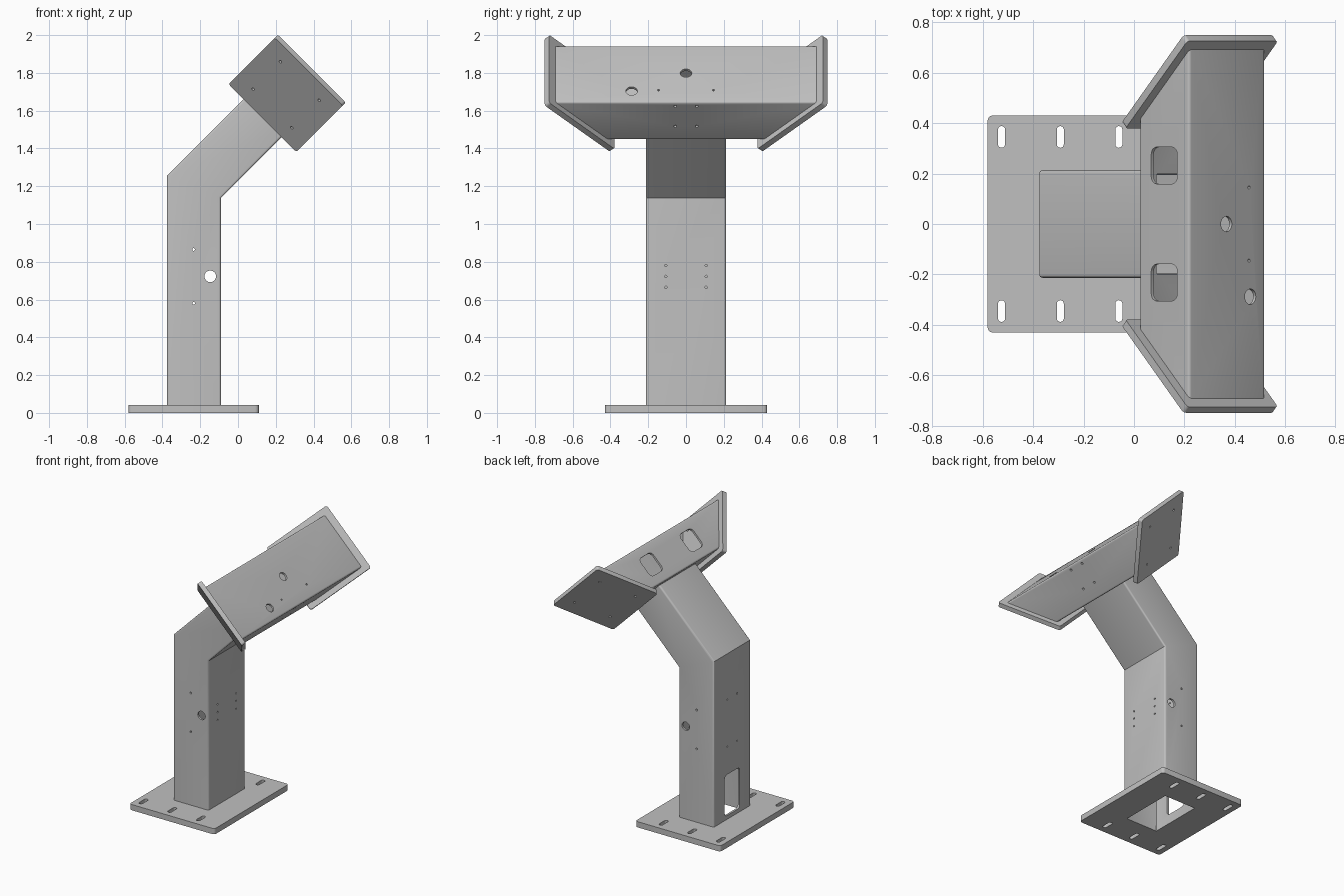
import bpy, bmesh
from math import radians, cos, sin, pi
from mathutils import Matrix, Vector

if bpy.data.objects.get("Cube"):
    bpy.data.objects.remove(bpy.data.objects["Cube"])

grey = bpy.data.materials.new("light_grey_metal")
grey.use_nodes = True
COLOUR = (0.53, 0.53, 0.53, 1)
grey.diffuse_color = COLOUR
grey.node_tree.nodes["Principled BSDF"].inputs["Base Color"].default_value = COLOUR

# Working frames: local x, y lie in the face and local z is the depth
ID = Matrix()
SIDE = Matrix.Rotation(radians(90), 4, 'X')                  # x, z across; depth y
FRONT = Matrix(((0, 0, 1, 0), (1, 0, 0, 0), (0, 1, 0, 0), (0, 0, 0, 1)))  # y, z; depth x
HEAD = Matrix.Rotation(radians(45), 4, 'Y')                  # tilted head
HEAD_TOP = HEAD @ FRONT
CHEEK = HEAD @ Matrix.Rotation(radians(45), 4, 'X')          # slanted end plate
MIRROR = Matrix.Scale(-1, 4, Vector((0, 1, 0)))


def rounded(cx, cy, hx, hy, r, steps=4):
    """Loop of a rounded rectangle."""
    pts = []
    for k, (sx, sy) in enumerate(((1, 1), (-1, 1), (-1, -1), (1, -1))):
        for i in range(steps + 1):
            a = (k + i / steps) * pi / 2
            pts.append((cx + sx * (hx - r) + r * cos(a), cy + sy * (hy - r) + r * sin(a)))
    return pts


def prism(bm, frame, cx, cy, hx, hy, r, z0, z1):
    """Rounded slab; also used for slots, windows and drilled holes."""
    loop = rounded(cx, cy, hx, hy, min(r, hx * 0.999, hy * 0.999))
    low, high = [[bm.verts.new(frame @ Vector((x, y, z))) for x, y in loop] for z in (z0, z1)]
    bm.faces.new(low[::-1])
    bm.faces.new(high)
    for i in range(len(loop)):
        j = (i + 1) % len(loop)
        bm.faces.new((low[i], low[j], high[j], high[i]))


def hole(bm, frame, x, y, r, z0, z1):
    prism(bm, frame, x, y, r, r, r, z0, z1)


def tube(bm, outer, inner, stations):
    """Hollow section carried through placing functions, with rims at both ends."""
    rings = [[[bm.verts.new(place(a, b)) for a, b in loop] for loop in (outer, inner)]
             for place in stations]
    n = len(outer)
    for i in range(n):
        j = (i + 1) % n
        for p, q in zip(rings, rings[1:]):
            for k in (0, 1):
                bm.faces.new((p[k][i], p[k][j], q[k][j], q[k][i]))
        for o, s in (rings[0], rings[-1]):
            bm.faces.new((o[i], o[j], s[j], s[i]))


def finish(name, bm):
    bmesh.ops.recalc_face_normals(bm, faces=bm.faces)
    mesh = bpy.data.meshes.new(name)
    bm.to_mesh(mesh)
    bm.free()
    obj = bpy.data.objects.new(name, mesh)
    bpy.context.collection.objects.link(obj)
    mesh.materials.append(grey)
    return obj


def cut(obj, cutter_bm):
    """Cut the holes, drop the cutter and shade."""
    cutter = finish("cutter", cutter_bm)
    cutter.hide_render = True
    mod = obj.modifiers.new("holes", 'BOOLEAN')
    mod.operation, mod.solver, mod.object = 'DIFFERENCE', 'EXACT', cutter
    bpy.ops.object.select_all(action='DESELECT')
    obj.select_set(True)
    bpy.context.view_layer.objects.active = obj
    bpy.ops.object.modifier_apply(modifier=mod.name)
    bpy.data.objects.remove(cutter)
    bpy.ops.object.shade_smooth_by_angle(angle=radians(30))


WALL = 0.015
COL_X, COL_HX, COL_HY = -0.2325, 0.1425, 0.213

# Base plate with six slots and a cable opening
bm = bmesh.new()
prism(bm, ID, -0.235, 0, 0.345, 0.43, 0.02, 0, 0.042)
holes = bmesh.new()
for x in (-0.525, -0.292, -0.06):
    for s in (-1, 1):
        prism(holes, ID, x, s * 0.345, 0.014, 0.043, 0.014, -0.1, 0.1)
prism(holes, ID, COL_X, 0, COL_HX - WALL, COL_HY - WALL, 0.005, -0.1, 0.1)
cut(finish("base_plate", bm), holes)


# Bent hollow column: each station runs from its rear edge to its front edge
def station(rear, front):
    rear, front = Vector(rear), Vector(front)

    def place(a, b):
        p = rear.lerp(front, (a + COL_HX) / (2 * COL_HX))
        return Vector((p.x, b, p.y))
    return place


bm = bmesh.new()
tube(bm, rounded(0, 0, COL_HX, COL_HY, 0.012),
     rounded(0, 0, COL_HX - WALL, COL_HY - WALL, 0.004),
     [station((-0.375, 0.042), (-0.09, 0.042)),
      station((-0.375, 1.256), (-0.09, 1.138)),
      station((0.069, 1.7), (0.27, 1.499))])
holes = bmesh.new()
hole(holes, SIDE, -0.147, 0.723, 0.031, -0.4, 0.4)
for z in (0.58, 0.865):
    hole(holes, SIDE, -0.235, z, 0.007, -0.4, 0.4)
for s in (-1, 1):
    for z in (0.665, 0.723, 0.78):
        hole(holes, FRONT, s * 0.107, z, 0.006, -0.14, 0)
    for z in (0.575, 0.92):
        hole(holes, FRONT, s * 0.057, z, 0.006, -0.5, -0.3)
prism(holes, FRONT, 0, 0.22, 0.087, 0.15, 0.025, -0.5, -0.3)
cut(finish("column", bm), holes)

# Head housing: hollow box with ends slanting inward to the rear
HU, HV, HHU, HHV = -1.008, 1.39, 0.213, 0.141


def housing_end(side):
    return lambda a, b: HEAD @ Vector((a, side * (b - 0.84), b))


bm = bmesh.new()
tube(bm, rounded(HU, HV, HHU, HHV, 0.012),
     rounded(HU, HV, HHU - WALL, HHV - WALL, 0.004),
     [housing_end(-1), housing_end(1)])
holes = bmesh.new()
for u, y, r in ((-1.013, 0, 0.031), (-0.879, -0.288, 0.031),
                (-0.886, -0.145, 0.006), (-0.886, 0.145, 0.006)):
    hole(holes, HEAD, u, y, r, 1.45, 1.6)
for s in (-1, 1):
    prism(holes, HEAD_TOP, s * 0.232, 1.39, 0.073, 0.073, 0.03, -1.3, -1.15)
    for v in (1.351, 1.5):
        hole(holes, HEAD_TOP, s * 0.057, v, 0.008, -0.85, -0.7)
prism(holes, HEAD, -1.011, 0, COL_HX - WALL, COL_HY - WALL, 0.005, 1.2, 1.3)
cut(finish("head_housing", bm), holes)

# Slanted end plates, one mirrored from the other
for name, flip in (("left_end_plate", ID), ("right_end_plate", MIRROR)):
    bm = bmesh.new()
    prism(bm, flip @ CHEEK, -1.012, 1.374, 0.254, 0.246, 0.015, 0.562, 0.594)
    holes = bmesh.new()
    for u in (-1.156, -0.866):
        for w in (1.232, 1.522):
            hole(holes, flip @ CHEEK, u, w, 0.008, 0.5, 0.65)
    cut(finish(name, bm), holes)
